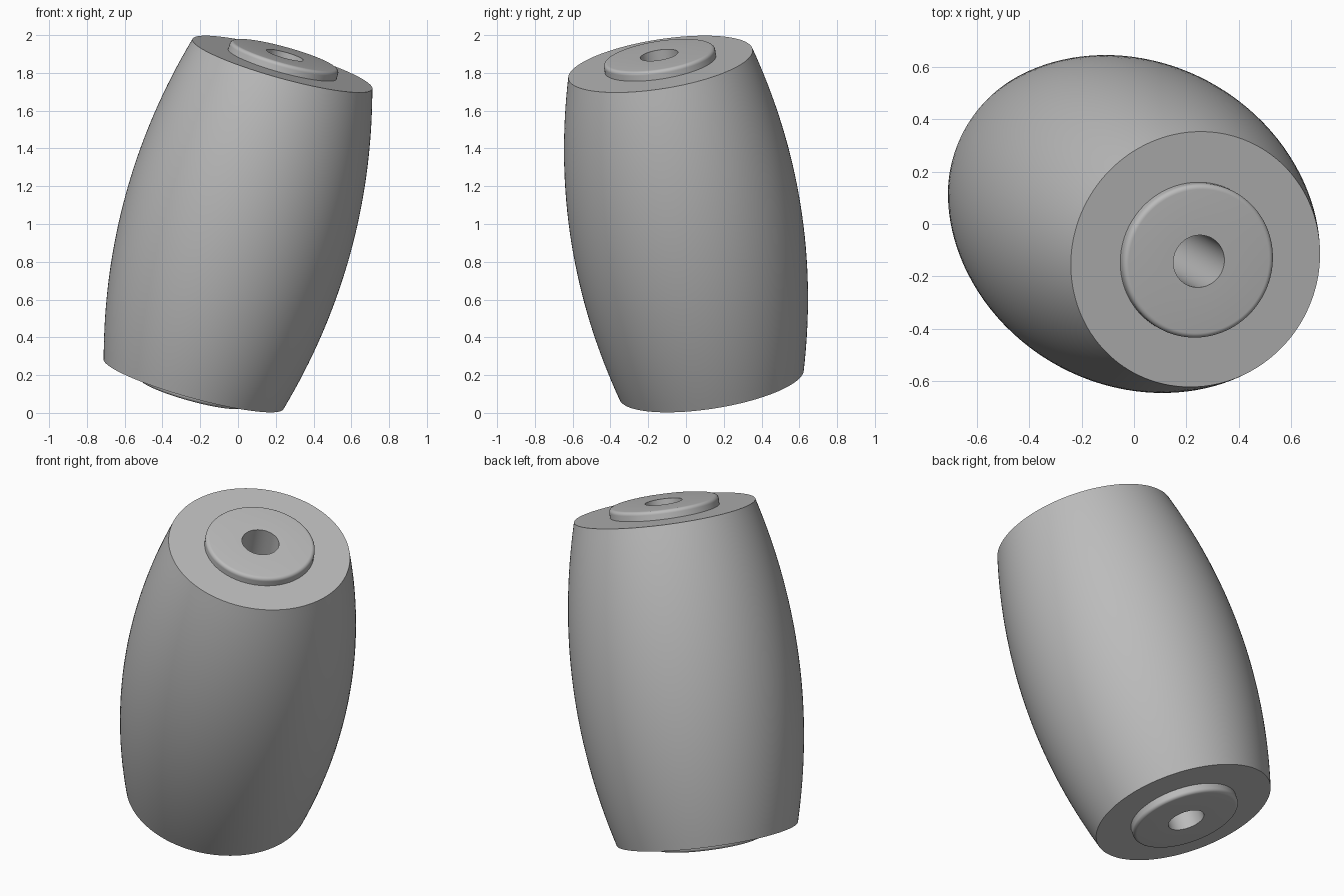
import bpy, bmesh, math
from mathutils import Matrix, Vector

cube = bpy.data.objects.get("Cube")
if cube:
    bpy.data.objects.remove(cube, do_unlink=True)

SEGMENTS = 128
HALF = 0.889          # half length of the barrel
END_R, MID_R = 0.494, 0.615
HUB_R, BORE_R = 0.298, 0.101
HUB_H, FILLET = 0.05, 0.02
AXIS = Vector((0.47, -0.27, 1.694))

grey = bpy.data.materials.new("plain grey")
grey.use_nodes = True
colour = (0.5, 0.5, 0.5, 1)
grey.diffuse_color = colour
grey.node_tree.nodes["Principled BSDF"].inputs["Base Color"].default_value = colour

# tilt the turning axis and lift the middle to z = 1
tilt = Vector((0, 0, 1)).rotation_difference(AXIS).to_matrix().to_4x4()
place = Matrix.Translation((0, 0, 1)) @ tilt


def lathe(name, profile):
    """Turn a closed (radius, height) profile around the tilted axis."""
    bm = bmesh.new()
    rings = []
    for i in range(SEGMENTS):
        a = math.tau * i / SEGMENTS
        rings.append([bm.verts.new((r * math.cos(a), r * math.sin(a), z))
                      for r, z in profile])
    n = len(profile)
    for i in range(SEGMENTS):
        a, b = rings[i], rings[(i + 1) % SEGMENTS]
        for j in range(n):
            k = (j + 1) % n
            bm.faces.new((a[j], b[j], b[k], a[k]))
    bmesh.ops.recalc_face_normals(bm, faces=bm.faces)
    bm.transform(place)
    mesh = bpy.data.meshes.new(name)
    bm.to_mesh(mesh)
    bm.free()
    mesh.materials.append(grey)
    obj = bpy.data.objects.new(name, mesh)
    bpy.context.collection.objects.link(obj)
    bpy.ops.object.select_all(action='DESELECT')
    obj.select_set(True)
    bpy.context.view_layer.objects.active = obj
    bpy.ops.object.shade_smooth_by_angle(angle=math.radians(30))
    return obj


# bulging barrel body, hollow where the sleeve sits
steps = 32
bulge = []
for i in range(steps + 1):
    t = -1 + 2 * i / steps
    bulge.append((MID_R - (MID_R - END_R) * t * t, HALF * t))
lathe("barrel_body", [(HUB_R, -HALF)] + bulge + [(HUB_R, HALF)])

# inner sleeve with rounded rims at both ends and a through bore
top = HALF + HUB_H
rim = []
for i in range(7):
    a = math.pi / 2 * i / 6
    rim.append((HUB_R - FILLET + FILLET * math.cos(a),
                top - FILLET + FILLET * math.sin(a)))
lower_rim = [(r, -z) for r, z in reversed(rim)]
lathe("inner_sleeve", [(BORE_R, -top)] + lower_rim + rim + [(BORE_R, top)])
